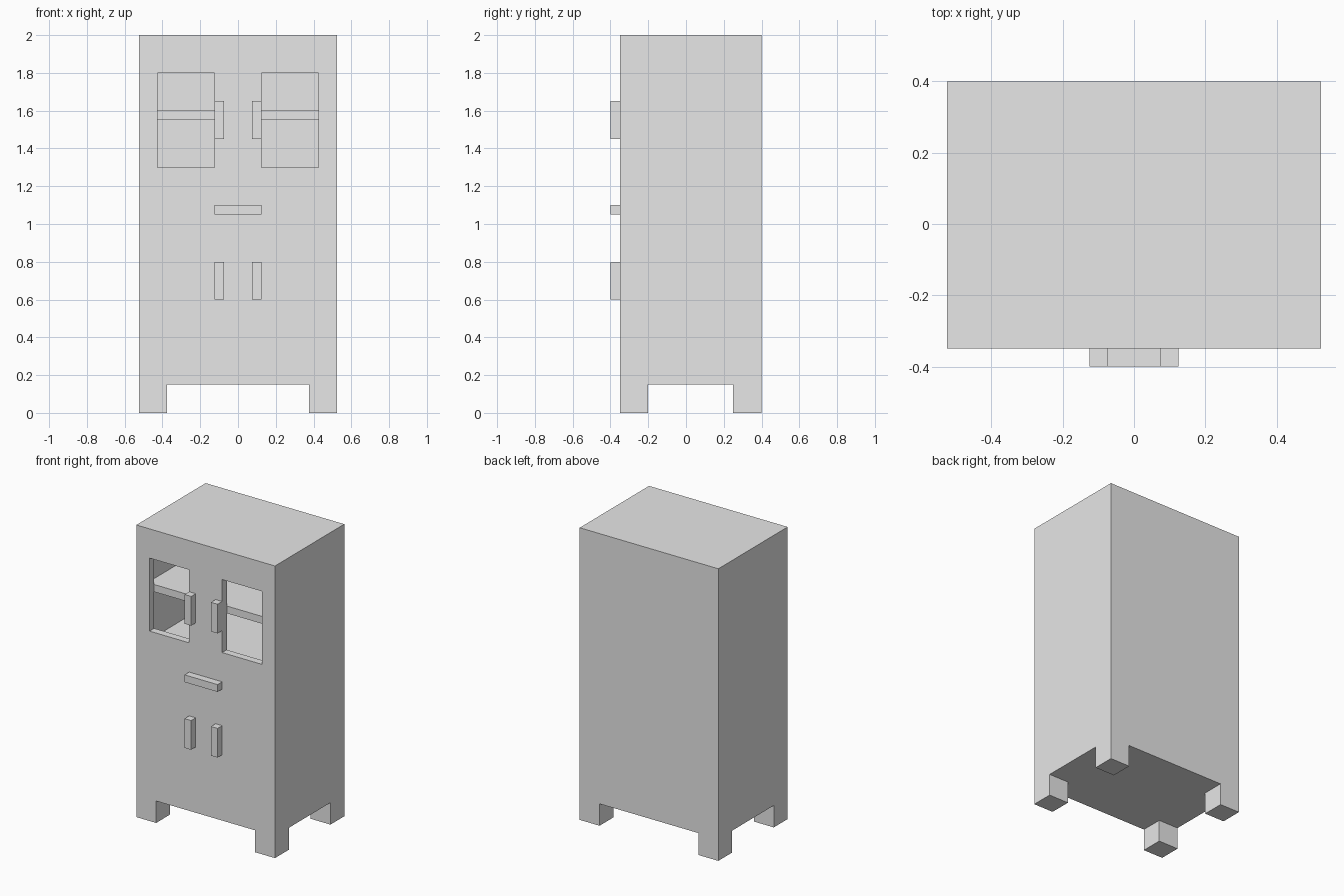
import bpy

cube = bpy.data.objects.get("Cube")
if cube:
    bpy.data.objects.remove(cube, do_unlink=True)

# Single plain material
COLOUR = (0.8, 0.8, 0.8, 1)
grey = bpy.data.materials.new("light grey")
grey.use_nodes = True
grey.diffuse_color = COLOUR
grey.node_tree.nodes["Principled BSDF"].inputs["Base Color"].default_value = COLOUR


def box(name, x, y, z):
    """Box from its (min, max) range on each axis."""
    bpy.ops.mesh.primitive_cube_add(size=1)
    ob = bpy.context.object
    ob.name = name
    for v in ob.data.vertices:
        v.co = [lo + (c + 0.5) * (hi - lo) for c, (lo, hi) in zip(v.co, (x, y, z))]
    ob.data.materials.append(grey)
    return ob


def cut(target, x, y, z):
    """Subtract a box from the target and discard the cutter."""
    cutter = box("cutter", x, y, z)
    mod = target.modifiers.new("cut", 'BOOLEAN')
    mod.operation = 'DIFFERENCE'
    mod.solver = 'EXACT'
    mod.object = cutter
    bpy.context.view_layer.objects.active = target
    bpy.ops.object.modifier_apply(modifier=mod.name)
    bpy.data.objects.remove(cutter, do_unlink=True)


# Cabinet body, with the four legs left by two crossing channels
FRONT, BACK, WALL = -0.35, 0.4, 0.05
body = box("cabinet_body", (-0.525, 0.525), (FRONT, BACK), (0, 2))
cut(body, (-0.375, 0.375), (-1, 1), (-0.1, 0.15))
cut(body, (-1, 1), (-0.2, 0.25), (-0.1, 0.15))

# Upper compartment and its two window openings
inner_x, inner_y = (-0.475, 0.475), (FRONT + WALL, BACK - WALL)
cut(body, inner_x, inner_y, (1.2, 1.95))
for x in ((-0.425, -0.125), (0.125, 0.425)):
    cut(body, x, (FRONT - 0.1, FRONT + 0.15), (1.3, 1.8))

# Shelf behind the windows
box("shelf", inner_x, inner_y, (1.55, 1.6))

# Handles
grip = (FRONT - 0.05, FRONT)
for side, x in (("right", (-0.125, -0.075)), ("left", (0.075, 0.125))):
    box(f"upper_door_handle_{side}", x, grip, (1.45, 1.65))
    box(f"lower_door_handle_{side}", x, grip, (0.6, 0.8))
box("drawer_handle", (-0.125, 0.125), grip, (1.05, 1.1))
